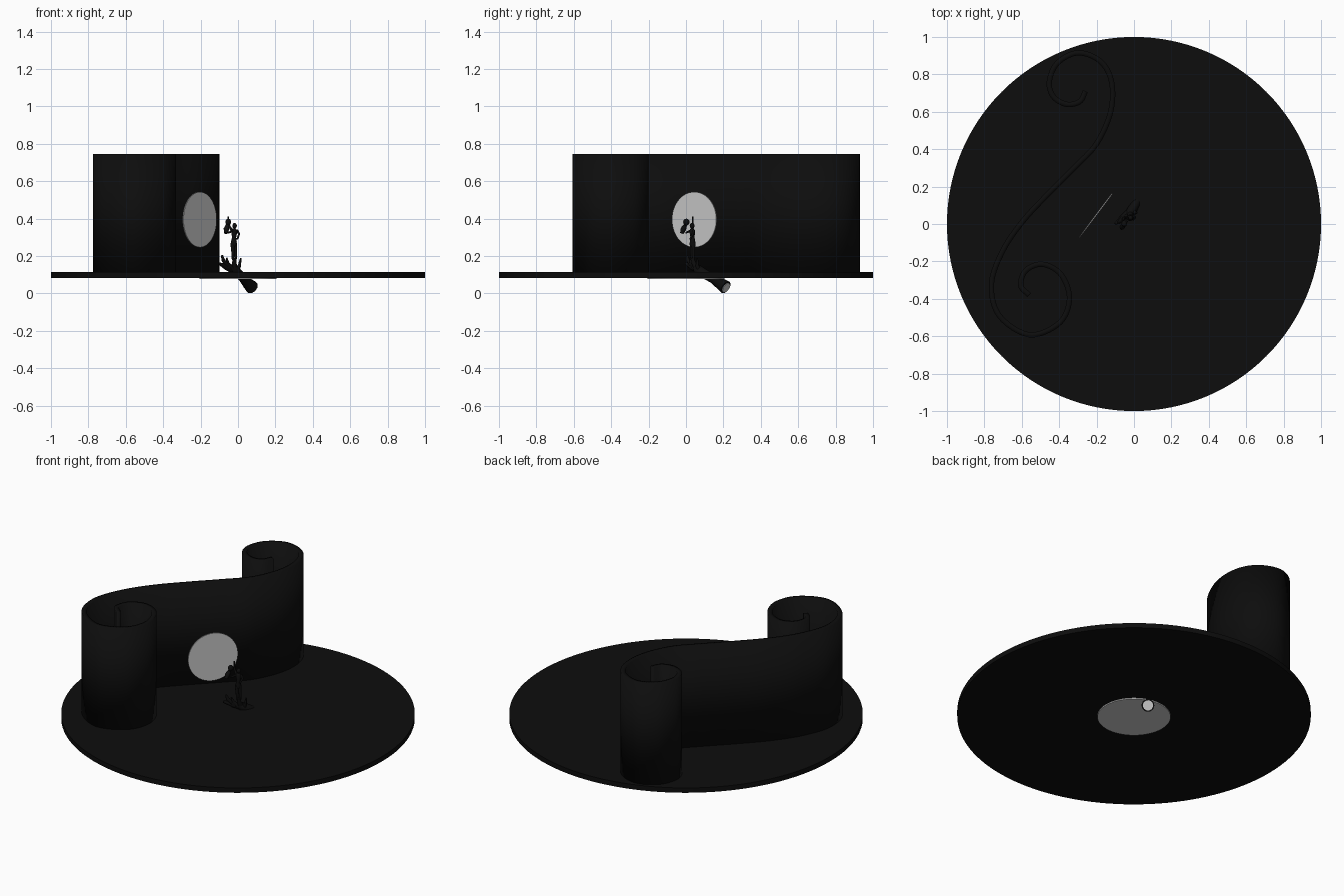
import bpy, bmesh, math
from mathutils import Vector

if "Cube" in bpy.data.objects:
    bpy.data.objects.remove(bpy.data.objects["Cube"])


def material(name, v):
    m = bpy.data.materials.new(name)
    m.diffuse_color = (v, v, v, 1)
    m.use_nodes = True
    m.node_tree.nodes["Principled BSDF"].inputs["Base Color"].default_value = m.diffuse_color
    return m


BLACK = material("black", 0.004)


def disc(name, centre, normal, radius, depth, sides=96, mat=None):
    bpy.ops.mesh.primitive_cylinder_add(vertices=sides, radius=radius, depth=depth, location=centre)
    ob = bpy.context.object
    ob.name = name
    ob.rotation_euler = Vector(normal).to_track_quat('Z', 'Y').to_euler()
    if mat:
        ob.data.materials.append(mat)
    bpy.ops.object.shade_smooth_by_angle()
    return ob


def limb(name, pts, mat=BLACK):
    """Tapered tube; each point is (x, y, z, radius)."""
    cu = bpy.data.curves.new(name, 'CURVE')
    cu.dimensions = '3D'
    cu.bevel_depth = 1.0
    cu.bevel_resolution = 3
    cu.use_fill_caps = True
    sp = cu.splines.new('POLY')
    sp.points.add(len(pts) - 1)
    for p, (x, y, z, r) in zip(sp.points, pts):
        p.co = (x, y, z, 1)
        p.radius = r
    cu.materials.append(mat)
    ob = bpy.data.objects.new(name, cu)
    bpy.context.collection.objects.link(ob)
    return ob


def ball(name, centre, scale):
    bpy.ops.mesh.primitive_uv_sphere_add(segments=16, ring_count=10, radius=1, location=centre)
    ob = bpy.context.object
    ob.name = name
    ob.scale = scale
    ob.data.materials.append(BLACK)
    bpy.ops.object.shade_smooth()
    return ob


def catmull(pts, steps=10):
    pts = [Vector(p) for p in pts]
    pts = [2 * pts[0] - pts[1]] + pts + [2 * pts[-1] - pts[-2]]
    out = []
    for a, b, c, d in zip(pts, pts[1:], pts[2:], pts[3:]):
        for i in range(steps):
            t = i / steps
            out.append(0.5 * (2 * b + (c - a) * t + (2 * a - 5 * b + 4 * c - d) * t * t
                              + (3 * b - a - 3 * c + d) * t ** 3))
    return out + [pts[-2]]


# stage floor with pale plate beneath
disc("stage_floor", (0, 0, 0.099), (0, 0, 1), 1.0, 0.03, 128, BLACK)
disc("under_plate", (0, 0, 0.081), (0, 0, 1), 0.207, 0.008)

# S-shaped wall rolled into a scroll at both ends
path = catmull([(-0.26, 0.71), (-0.29, 0.655), (-0.36, 0.64), (-0.43, 0.68), (-0.453, 0.76),
                (-0.41, 0.86), (-0.3, 0.915), (-0.18, 0.87), (-0.12, 0.76), (-0.125, 0.6),
                (-0.2, 0.43), (-0.32, 0.3), (-0.45, 0.17), (-0.59, 0.02), (-0.7, -0.14),
                (-0.762, -0.32), (-0.72, -0.49), (-0.56, -0.592), (-0.4, -0.53), (-0.345, -0.4),
                (-0.39, -0.27), (-0.49, -0.215), (-0.58, -0.25), (-0.605, -0.33), (-0.56, -0.38)])
bm = bmesh.new()
rows = [[bm.verts.new((p.x, p.y, z)) for z in (0.105, 0.745)] for p in path]
for a, b in zip(rows, rows[1:]):
    bm.faces.new((a[0], b[0], b[1], a[1]))
me = bpy.data.meshes.new("scroll_wall")
bm.to_mesh(me)
bm.free()
me.materials.append(BLACK)
wall = bpy.data.objects.new("scroll_wall", me)
bpy.context.collection.objects.link(wall)
sol = wall.modifiers.new("thickness", 'SOLIDIFY')
sol.thickness = 0.028
sol.offset = 0
for o in bpy.context.selected_objects:
    o.select_set(False)
wall.select_set(True)
bpy.context.view_layer.objects.active = wall
bpy.ops.object.shade_smooth_by_angle()

# floating moon
disc("moon", (-0.205, 0.045, 0.395), (0.8, -0.6, 0), 0.148, 0.006)

# leaning tree stump: trunk through the floor, with forked branches
limb("trunk", [(0.075, 0.212, 0.032, 0.037), (0.058, 0.19, 0.048, 0.032), (0.03, 0.145, 0.078, 0.024),
               (0.005, 0.1, 0.105, 0.025), (-0.02, 0.06, 0.13, 0.026), (-0.03, 0.045, 0.145, 0.012)])
disc("trunk_cut", (0.0765, 0.2145, 0.0305), (0.48, 0.7, -0.5), 0.029, 0.004, 24)
limb("branch_left", [(-0.01, 0.08, 0.115, 0.018), (-0.06, 0.035, 0.14, 0.016), (-0.1, 0.0, 0.16, 0.007)])
limb("branch_left_tip", [(-0.05, 0.04, 0.14, 0.014), (-0.08, 0.01, 0.18, 0.01), (-0.085, 0.005, 0.205, 0.005)])
limb("branch_middle", [(-0.03, 0.05, 0.13, 0.014), (-0.055, 0.03, 0.16, 0.01), (-0.06, 0.02, 0.19, 0.004)])
limb("branch_right", [(-0.01, 0.07, 0.12, 0.015), (0.008, 0.06, 0.15, 0.009), (0.015, 0.06, 0.19, 0.004)])
limb("branch_support", [(-0.02, 0.06, 0.13, 0.018), (-0.02, 0.04, 0.165, 0.012), (-0.018, 0.035, 0.19, 0.009)])

# standing figure
for side, s in (("left", -1), ("right", 1)):
    x, y = -0.02 + 0.007 * s, 0.035 + 0.005 * s
    limb(side + "_leg", [(x, y, 0.178, 0.006), (x, y, 0.215, 0.008), (x - 0.003, y, 0.27, 0.011)])
limb("torso", [(-0.022, 0.035, 0.255, 0.012), (-0.022, 0.035, 0.275, 0.016), (-0.021, 0.035, 0.3, 0.011),
               (-0.02, 0.033, 0.335, 0.017), (-0.02, 0.033, 0.348, 0.008)])
ball("figure_head", (-0.018, 0.033, 0.362), (0.012, 0.013, 0.015))
limb("bent_arm", [(-0.006, 0.042, 0.338, 0.007), (0.006, 0.036, 0.318, 0.006), (-0.004, 0.022, 0.29, 0.005)])
limb("raised_arm", [(-0.033, 0.03, 0.338, 0.007), (-0.05, 0.036, 0.365, 0.006), (-0.052, 0.036, 0.412, 0.004)])
limb("reaching_arm", [(-0.03, 0.025, 0.335, 0.006), (-0.05, 0.0, 0.325, 0.005)])

# smaller carried figure
limb("small_body", [(-0.066, -0.022, 0.322, 0.01), (-0.062, -0.014, 0.345, 0.015), (-0.056, -0.004, 0.365, 0.01)])
ball("small_head", (-0.052, 0.002, 0.382), (0.015, 0.017, 0.018))
